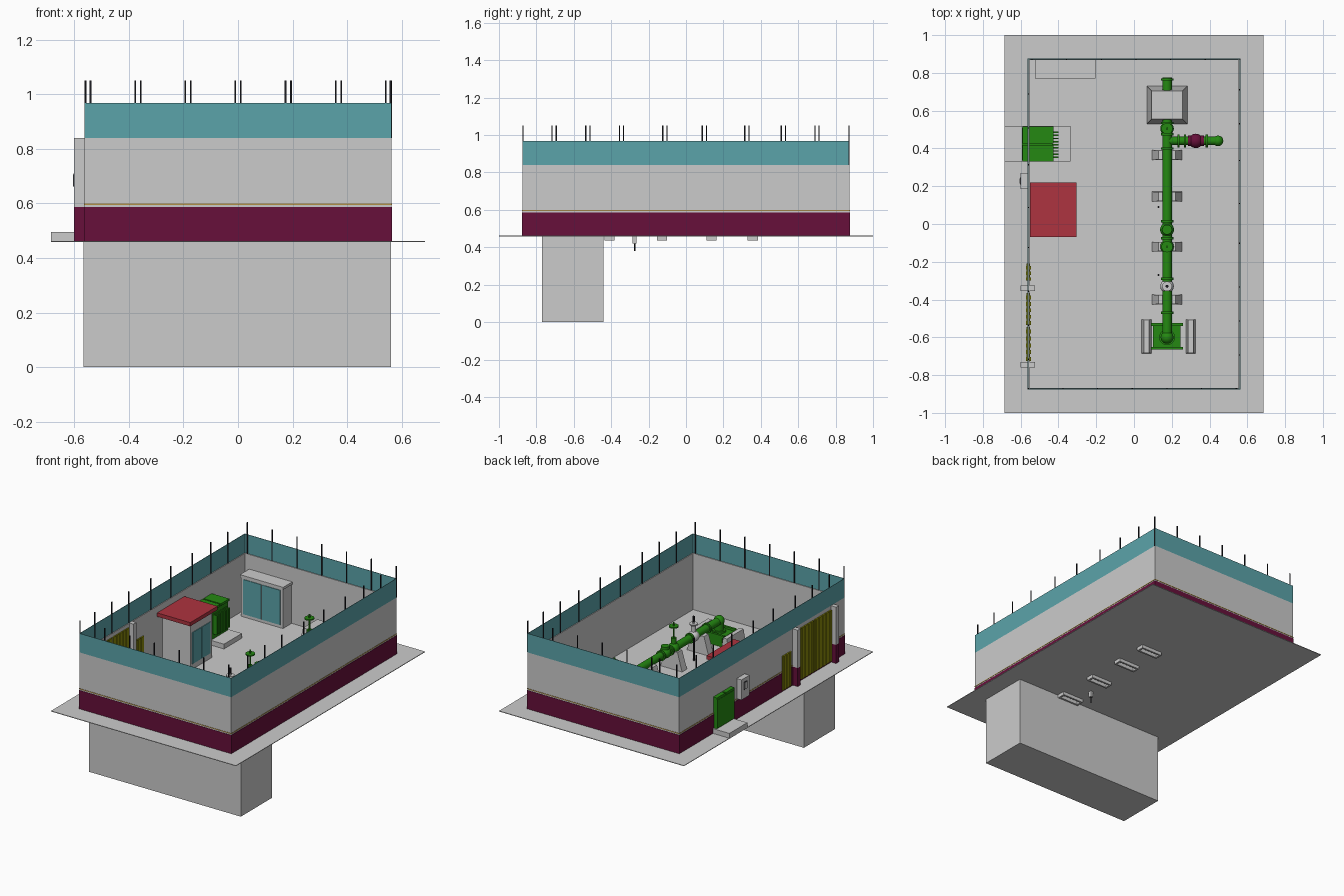
import bpy, math
from mathutils import Vector

cube = bpy.data.objects.get("Cube")
if cube:
    bpy.data.objects.remove(cube, do_unlink=True)


def material(name, *rgb):
    m = bpy.data.materials.new(name)
    m.use_nodes = True
    m.diffuse_color = (*rgb, 1)
    m.node_tree.nodes["Principled BSDF"].inputs["Base Color"].default_value = (*rgb, 1)
    return m


GREY = material("concrete grey", .6, .6, .6)
TEAL = material("teal", .105, .37, .4)
MAROON = material("maroon", .135, .005, .043)
RED = material("red", .42, .033, .05)
GREEN = material("green", .018, .25, .006)
OLIVE = material("yellow green", .25, .25, .003)
DARK = material("dark metal", .012, .012, .016)
TAN = material("tan", .45, .28, .06)

G = .463          # floor level
WX, WY = .5625, .875   # outer wall half sizes
WALL = .84        # wall top


def mesh(name, verts, faces, mat):
    me = bpy.data.meshes.new(name)
    me.from_pydata(verts, [], faces)
    me.materials.append(mat)
    ob = bpy.data.objects.new(name, me)
    bpy.context.collection.objects.link(ob)
    return ob


QUADS = [(3, 2, 1, 0), (4, 5, 6, 7), (0, 1, 5, 4), (1, 2, 6, 5), (2, 3, 7, 6), (3, 0, 4, 7)]
CORNERS = [(-1, -1), (1, -1), (1, 1), (-1, 1)]


def frustum(name, cx, cy, z0, z1, bottom, top, mat):
    """Block with separate bottom and top half sizes."""
    vs = [(cx + a * h[0], cy + b * h[1], z)
          for h, z in ((bottom, z0), (top, z1)) for a, b in CORNERS]
    return mesh(name, vs, QUADS, mat)


def box(name, x0, x1, y0, y1, z0, z1, mat):
    h = ((x1 - x0) / 2, (y1 - y0) / 2)
    return frustum(name, (x0 + x1) / 2, (y0 + y1) / 2, z0, z1, h, h, mat)


def ring(name, hx, hy, t, z0, z1, mat):
    """Rectangular band running around the yard."""
    vs = [(a * (hx - d), b * (hy - d), z) for z in (z0, z1) for d in (0, t) for a, b in CORNERS]
    fs = []
    for i in range(4):
        j = (i + 1) % 4
        fs += [(i, j, 8 + j, 8 + i), (4 + j, 4 + i, 12 + i, 12 + j),
               (8 + i, 8 + j, 12 + j, 12 + i), (j, i, 4 + i, 4 + j)]
    return mesh(name, vs, fs, mat)


def tube(name, p, q, r, mat, sides=20):
    p, q = Vector(p), Vector(q)
    bpy.ops.mesh.primitive_cylinder_add(vertices=sides, radius=r, depth=(q - p).length,
                                        location=(p + q) / 2)
    ob = bpy.context.object
    ob.name = name
    ob.rotation_euler = (q - p).to_track_quat('Z', 'Y').to_euler()
    ob.data.materials.append(mat)
    bpy.ops.object.shade_smooth_by_angle()


def ball(name, p, r, mat):
    bpy.ops.mesh.primitive_uv_sphere_add(segments=20, ring_count=12, radius=r, location=p)
    ob = bpy.context.object
    ob.name = name
    ob.data.materials.append(mat)
    bpy.ops.object.shade_smooth_by_angle()


# ground slab and basement
box("ground_slab", -.685, .685, -1, 1, G - .004, G, GREY)
box("basement", -.565, .56, -.77, -.44, 0, G - .004, GREY)

# perimeter wall with painted base, trim and screen
ring("wall", WX, WY, .008, G, WALL, GREY)
ring("wall_base", WX + .002, WY + .002, .004, G, .587, MAROON)
ring("wall_trim", WX + .002, WY + .002, .004, .594, .599, TAN)
ring("screen", WX, WY, .003, WALL, .967, TEAL)

# fence posts
for i in range(7):
    for side, shift in ((-1, -.01), (1, .01)):
        x = -.55 + i * .1835 + shift
        y = side * (WY - .004)
        box("fence_post", x - .003, x + .003, y - .003, y + .003, WALL, 1.05, DARK)
for y in (-.705, -.525, -.345, -.113, .098, .325, .52, .70):
    for side in (-1, 1):
        x, yy = side * (WX - .004), y + side * .011
        box("fence_post", x - .003, x + .003, yy - .003, yy + .003, WALL, 1.05, DARK)

# gate pillars, gate leaves and wicket door in the right wall
for y in (-.745, -.34):
    box("gate_pillar", -.6, -.525, y - .015, y + .015, .587, WALL, GREY)
    box("gate_pillar_base", -.6, -.525, y - .015, y + .015, G, .587, MAROON)


def slatted(name, y0, y1, z0, z1, n):
    box(name, -.569, -.55, y0, y1, z0, z1, OLIVE)
    w = (y1 - y0) / n
    for i in range(n):
        box(name + "_slat", -.573, -.546, y0 + i * w, y0 + (i + .6) * w, z0, z1, OLIVE)


slatted("gate_leaf", -.725, -.545, G + .01, .815, 5)
slatted("gate_leaf", -.535, -.365, G + .01, .815, 5)
slatted("wicket_door", -.3, -.21, G + .01, .70, 3)

# meter box on the wall
box("meter_box", -.6, -.565, .185, .27, .6, .735, GREY)
box("meter_window", -.603, -.6, .21, .245, .66, .71, DARK)
box("meter_glass", -.605, -.603, .214, .241, .664, .706, GREY)

# electrical unit on its slab, set through the wall
box("unit_slab", -.685, -.335, .33, .52, G, .495, GREY)
box("unit_body", -.585, -.432, .335, .51, .495, .69, GREEN)
for y in (.33, .427):
    box("unit_lid", -.59, -.425, y, y + .088, .69, .705, GREEN)
box("unit_door", -.592, -.585, .335, .51, .5, .69, GREEN)
for i in range(9):
    y = .35 + i * .0165
    box("unit_fin", -.432, -.4, y, y + .007, .53, .66, GREEN)

# guard hut
box("hut", -.53, -.325, -.04, .19, G, .775, GREY)
box("hut_roof", -.55, -.305, -.07, .22, .775, .80, RED)
for y in (-.02, .08):
    box("hut_glazing", -.325, -.321, y, y + .09, .5, .71, TEAL)

# cabinet against the back wall
box("cabinet", -.52, -.21, .775, .867, G, .725, GREY)
box("cabinet_top", -.525, -.205, .77, .867, .725, .742, GREY)
for x in (-.502, -.361):
    box("cabinet_door", x, x + .134, .771, .775, G + .02, .715, TEAL)

# main pipe with flanges
PX, PZ = .175, G + .13
tube("main_pipe", (PX, -.6, PZ), (PX, .775, PZ), .025, GREEN)
for y in (-.47, -.29, -.075, .015, .40, .475, .535, .765):
    tube("flange", (PX, y - .006, PZ), (PX, y + .006, PZ), .033, GREEN)
ball("pipe_joint", (PX, -.03, PZ + .005), .037, GREEN)
tube("joint_cap", (PX, -.03, PZ), (PX, -.03, PZ + .05), .026, GREEN)


def hand_valve(x, y, top, mat, wheel):
    ball("valve_body", (x, y, PZ), .036, mat)
    tube("valve_neck", (x, y, PZ), (x, y, PZ + .07), .016, mat)
    tube("valve_stem", (x, y, PZ), (x, y, top), .006, mat, 10)
    tube("valve_wheel", (x, y, top - .03), (x, y, top - .022), wheel, mat)


hand_valve(PX, .505, .765, GREEN, .03)
hand_valve(PX, -.12, .765, GREEN, .03)
hand_valve(PX, -.33, .70, GREY, .026)
tube("gauge_stem", (PX, -.33, .69), (PX, -.33, .725), .008, DARK, 10)
for y in (.09, -.27):
    tube("gauge_pipe", (.13, y, G), (.13, y, G + .15), .005, DARK, 10)

# branch pipe with coloured valve and elbow
BY = .44
tube("branch_pipe", (PX, BY, PZ), (.445, BY, PZ), .022, GREEN)
for x in (.235, .27, .385):
    tube("branch_flange", (x - .006, BY, PZ), (x + .006, BY, PZ), .034, GREEN)
tube("branch_valve", (.285, BY, PZ), (.37, BY, PZ), .028, MAROON)
ball("branch_valve_body", (.327, BY, PZ), .038, MAROON)
ball("branch_elbow", (.445, BY, PZ), .028, GREEN)
tube("branch_drop", (.445, BY, PZ), (.445, BY, G), .022, GREEN)

# pipe supports with footings below the slab
for y in (-.4, -.12, .145, .365):
    frustum("pipe_support", PX, y, G, PZ - .01, (.08, .026), (.045, .024), GREY)
    ring_pad = ring("footing", .078, .027, .012, G - .026, G - .003, GREY)
    ring_pad.location = (PX, y - .008, 0)
box("drain_box", .11, .13, -.285, -.265, .42, G, GREY)
tube("drain_pipe", (.12, -.275, .38), (.12, -.275, .42), .004, DARK, 10)

# chamber over the far end of the pipe
frustum("chamber", PX, .63, G, G + .17, (.107, .1), (.082, .075), GREY)

# pump with side blocks and elbow
box("pump_bed", .1, .245, -.665, -.525, G, G + .06, GREEN)
for y in (-.665, -.54):
    box("pump_rail", .09, .26, y, y + .015, G + .06, G + .075, GREEN)
ball("pump_elbow", (PX, -.6, PZ), .034, GREEN)
tube("pump_riser", (PX, -.6, G + .05), (PX, -.6, PZ), .03, GREEN)
tube("pump_flange", (PX, -.6, G + .06), (PX, -.6, G + .072), .042, GREEN)
for x in (.066, .3):
    frustum("pump_block", x, -.595, G, G + .075, (.026, .09), (.014, .088), GREY)
